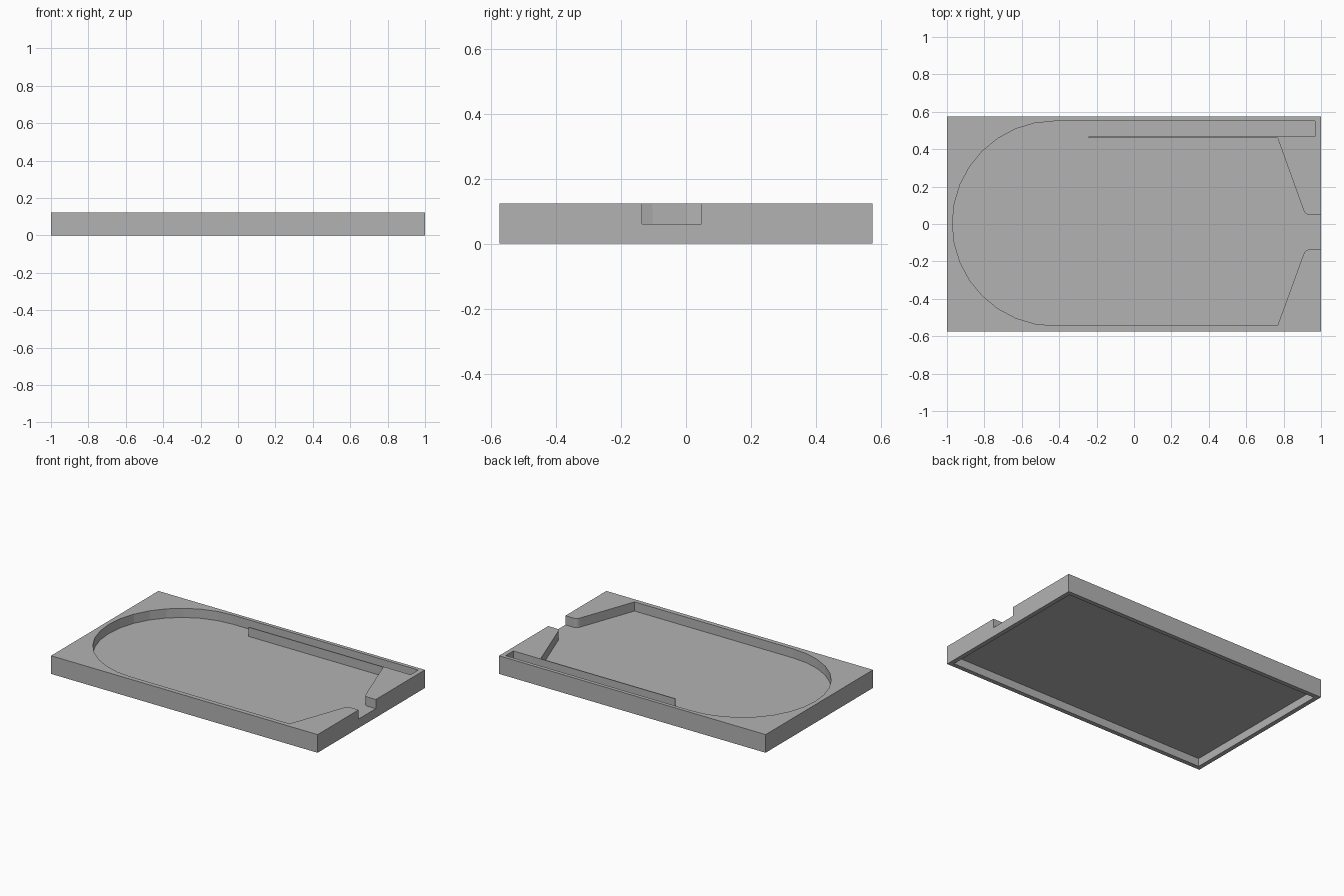
import bpy, bmesh, math

cube = bpy.data.objects.get("Cube")
if cube:
    bpy.data.objects.remove(cube, do_unlink=True)

LENGTH, WIDTH, HEIGHT = 2.0, 1.15, 0.123
FLOOR_TOP, FLOOR_BOTTOM, RIM = 0.061, 0.054, 0.03

grey = bpy.data.materials.new("plain grey")
grey.use_nodes = True
colour = (0.45, 0.45, 0.45, 1)
grey.diffuse_color = colour
grey.node_tree.nodes["Principled BSDF"].inputs["Base Color"].default_value = colour


def prism(name, outline, bottom, top):
    """Extrude a flat outline between two heights."""
    bm = bmesh.new()
    face = bm.faces.new([bm.verts.new((x, y, bottom)) for x, y in outline])
    side = bmesh.ops.extrude_face_region(bm, geom=[face])["geom"]
    moved = [v for v in side if isinstance(v, bmesh.types.BMVert)]
    bmesh.ops.translate(bm, verts=moved, vec=(0, 0, top - bottom))
    bmesh.ops.recalc_face_normals(bm, faces=bm.faces)
    mesh = bpy.data.meshes.new(name)
    bm.to_mesh(mesh)
    bm.free()
    mesh.materials.append(grey)
    obj = bpy.data.objects.new(name, mesh)
    bpy.context.collection.objects.link(obj)
    return obj


def rectangle(length, width):
    x, y = length / 2, width / 2
    return [(-x, -y), (x, -y), (x, y), (-x, y)]


def cut(target, cutter):
    """Subtract the cutter, then discard it."""
    cutter.hide_render = True
    mod = target.modifiers.new("cut", "BOOLEAN")
    mod.operation, mod.solver, mod.object = "DIFFERENCE", "EXACT", cutter
    graph = bpy.context.evaluated_depsgraph_get()
    mesh = bpy.data.meshes.new_from_object(target.evaluated_get(graph))
    target.modifiers.clear()
    target.data = mesh
    bpy.data.objects.remove(cutter, do_unlink=True)


# Tray body
tray = prism("tray_body", rectangle(LENGTH, WIDTH), 0, HEIGHT)

# Pocket outline: funnel and exit notch, side lane, then the round end
middle = -0.044
funnel = [(0.905, 0.122), (0.912, 0.106), (0.922, 0.097), (0.935, 0.092), (1.1, 0.092)]
pocket = [(0.767, -0.544)]
pocket += [(x, middle - d) for x, d in funnel]
pocket += [(x, middle + d) for x, d in reversed(funnel)]
pocket += [(0.767, 0.461), (-0.243, 0.461), (-0.243, 0.467), (0.968, 0.467), (0.968, 0.55)]
radius, segments = 0.547, 16
for i in range(segments + 1):
    a = math.pi / 2 + math.pi * i / segments
    pocket.append((-0.424 + radius * math.cos(a), 0.003 + radius * math.sin(a)))
cut(tray, prism("pocket_cutter", pocket, FLOOR_TOP, HEIGHT + 0.1))

# Hollow underside with a narrow rim
hollow = rectangle(LENGTH - 2 * RIM, WIDTH - 2 * RIM)
cut(tray, prism("underside_cutter", hollow, -0.1, FLOOR_BOTTOM))
